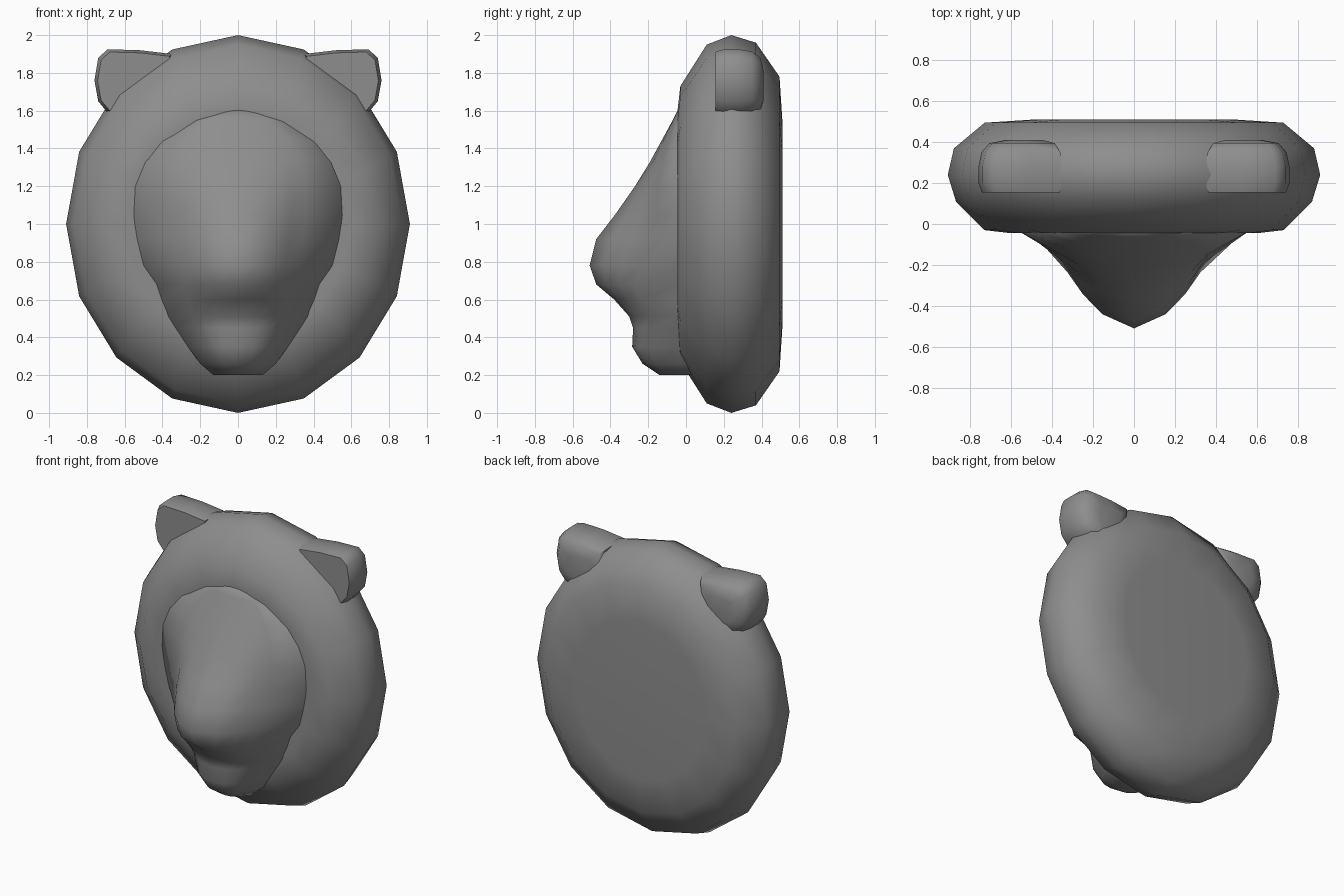
import bpy, bmesh, math

old = bpy.data.objects.get("Cube")
if old:
    bpy.data.objects.remove(old, do_unlink=True)

grey = bpy.data.materials.new("plain_grey")
grey.use_nodes = True
COLOUR = (0.27, 0.27, 0.27, 1)
grey.diffuse_color = COLOUR
grey.node_tree.nodes["Principled BSDF"].inputs["Base Color"].default_value = COLOUR


def loft(name, rings, angle=80):
    """Skin a list of equal closed rings and cap both ends."""
    bm = bmesh.new()
    loops = [[bm.verts.new(p) for p in ring] for ring in rings]
    n = len(loops[0])
    for a, b in zip(loops, loops[1:]):
        for i in range(n):
            j = (i + 1) % n
            bm.faces.new((a[i], a[j], b[j], b[i]))
    bm.faces.new(loops[0])
    bm.faces.new(loops[-1])
    bmesh.ops.recalc_face_normals(bm, faces=bm.faces)
    mesh = bpy.data.meshes.new(name)
    bm.to_mesh(mesh)
    bm.free()
    mesh.materials.append(grey)
    obj = bpy.data.objects.new(name, mesh)
    bpy.context.collection.objects.link(obj)
    bpy.ops.object.select_all(action="DESELECT")
    obj.select_set(True)
    bpy.context.view_layer.objects.active = obj
    bpy.ops.object.shade_smooth_by_angle(angle=math.radians(angle))
    return obj


# Mane: sixteen-sided thick ring with a closed flat back (y, x radius, z radius)
MANE = [(-0.03, 0.42, 0.45), (-0.045, 0.6, 0.6), (-0.03, 0.73, 0.73),
        (0.11, 0.87, 0.95), (0.24, 0.91, 1.0), (0.37, 0.88, 0.96),
        (0.495, 0.73, 0.78), (0.51, 0.5, 0.55)]


def oval(y, rx, rz, sides=16):
    turns = [math.tau * i / sides for i in range(sides)]
    return [(rx * math.sin(t), y, 1 + rz * math.cos(t)) for t in turns]


loft("mane", [oval(*m) for m in MANE])

# Face: stacked level sections (z, half width, front y, fullness)
FACE = [(1.6, 0.08, -0.045, 0.5), (1.55, 0.24, -0.07, 0.5), (1.44, 0.41, -0.13, 0.6),
        (1.33, 0.5, -0.19, 0.6), (1.2, 0.55, -0.27, 0.4), (1.05, 0.555, -0.375, 0.05),
        (0.92, 0.535, -0.475, 0), (0.78, 0.5, -0.51, 0.25), (0.68, 0.43, -0.475, 0.55),
        (0.6, 0.405, -0.38, 0.75), (0.51, 0.37, -0.3, 0.7), (0.45, 0.33, -0.28, 0.7),
        (0.35, 0.265, -0.285, 0.9), (0.26, 0.2, -0.23, 0.9), (0.2, 0.13, -0.14, 0.9)]
ACROSS = [1, 0.65, 0.5, 0.31, 0]
POINTED = [0, 0.33, 0.58, 0.82, 1]
FULL = [0, 0.68, 0.84, 0.95, 1]


def section(z, w, front, full):
    base = -0.04
    half = []
    for u, p, f in zip(ACROSS, POINTED, FULL):
        half.append((u * w, base + (front - base) * (p + (f - p) * full), z))
    left = [(w, 0.12, z)] + half
    return left + [(-x, y, zz) for x, y, zz in reversed(left) if x > 0]


loft("face", [section(*f) for f in FACE])

# Ears: front outline swept back into a rounded dome, mirrored across x
OUTLINE = [(0.35, 1.9), (0.52, 1.92), (0.69, 1.925), (0.74, 1.88), (0.76, 1.76),
           (0.74, 1.65), (0.69, 1.59), (0.5, 1.5), (0.38, 1.65)]
DEPTH = [(0.155, 0.93), (0.2, 1), (0.28, 1), (0.35, 0.94), (0.395, 0.78), (0.41, 0.45)]
for side, sign in (("left_ear", 1), ("right_ear", -1)):
    loft(side, [[(sign * (0.52 + (x - 0.52) * s), y, 1.72 + (z - 1.72) * s)
                 for x, z in OUTLINE] for y, s in DEPTH], 60)
